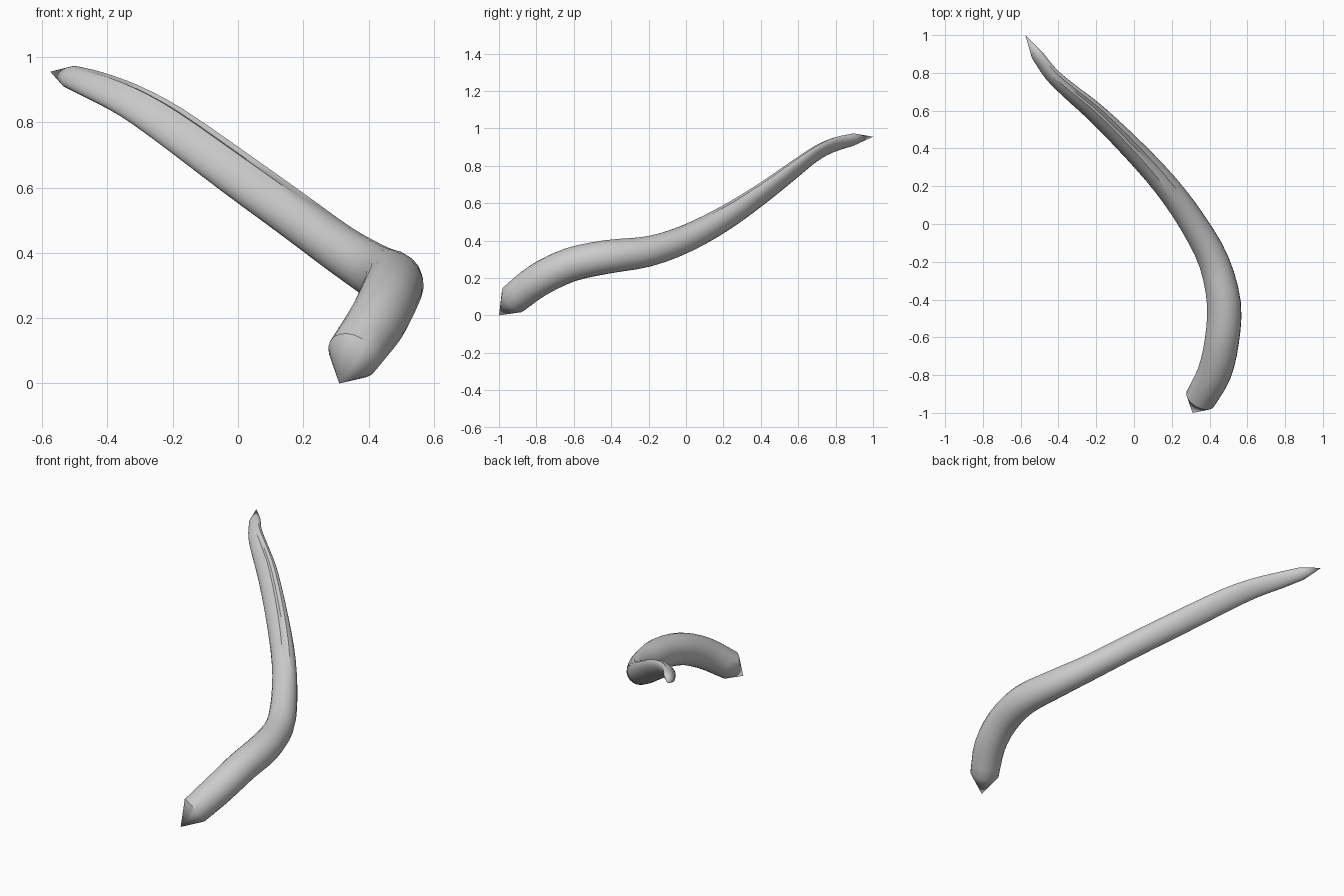
import bpy, bmesh, math
from mathutils import Vector

cube = bpy.data.objects.get("Cube")
if cube:
    bpy.data.objects.remove(cube)

SIDES = 20
STEPS = 3
FRONT_TIP = Vector((0.31, -1.0, 0.0))
BACK_TIP = Vector((-0.575, 1.0, 0.955))

# Stations along the stem: centre x, y, z, half height, half thickness, crease depth
STATIONS = [Vector(s) for s in (
    (0.352, -0.925, 0.085, 0.083, 0.083, 0),
    (0.425, -0.79, 0.188, 0.09, 0.09, 0),
    (0.465, -0.62, 0.27, 0.091, 0.091, 0),
    (0.476, -0.42, 0.313, 0.09, 0.09, 0),
    (0.423, -0.2, 0.342, 0.083, 0.08, 0),
    (0.315, 0.0, 0.41, 0.075, 0.072, 0),
    (0.172, 0.2, 0.515, 0.073, 0.062, 0.1),
    (-0.005, 0.395, 0.643, 0.072, 0.049, 0.15),
    (-0.205, 0.59, 0.788, 0.067, 0.038, 0.15),
    (-0.33, 0.695, 0.865, 0.058, 0.032, 0.15),
    (-0.435, 0.79, 0.912, 0.049, 0.029, 0.1),
    (-0.513, 0.895, 0.94, 0.038, 0.027, 0),
)]
TILT = math.radians(50)
CREASE = 2   # side of the ring that holds the crease along the top


def smooth_stations():
    """Catmull-Rom interpolation, so the stem bends evenly."""
    ends = [STATIONS[0] * 2 - STATIONS[1]] + STATIONS + [STATIONS[-1] * 2 - STATIONS[-2]]
    result = []
    for a, b, c, d in zip(ends, ends[1:], ends[2:], ends[3:]):
        for step in range(STEPS):
            t = step / STEPS
            result.append((b * 2 + (c - a) * t + (a * 2 - b * 5 + c * 4 - d) * t ** 2
                           + (b * 3 - a - c * 3 + d) * t ** 3) / 2)
    return result + [STATIONS[-1]]


def section(centre, tangent, tall, thick, crease):
    """Tilted oval ring across the stem, with one point drawn in for the crease."""
    side = tangent.cross(Vector((0, 0, 1))).normalized()
    up = side.cross(tangent).normalized()
    major = side * math.cos(TILT) + up * math.sin(TILT)
    minor = up * math.cos(TILT) - side * math.sin(TILT)
    points = []
    for i in range(SIDES):
        angle = math.tau * i / SIDES
        reach = 1 - crease if i == CREASE else 1
        points.append(centre + major * (math.cos(angle) * tall * reach)
                      + minor * (math.sin(angle) * thick * reach))
    return points


def stem():
    bm = bmesh.new()
    stations = smooth_stations()
    centres = [s.to_3d() for s in stations]
    rings = []
    for i, station in enumerate(stations):
        before = centres[max(i - 1, 0)]
        after = centres[min(i + 1, len(centres) - 1)]
        tangent = (after - before).normalized()
        ring = section(centres[i], tangent, *station[3:])
        rings.append([bm.verts.new(p) for p in ring])

    # Skin between rings
    for a, b in zip(rings, rings[1:]):
        for i in range(SIDES):
            j = (i + 1) % SIDES
            bm.faces.new((a[i], a[j], b[j], b[i]))

    # Pointed ends
    for tip, ring in ((FRONT_TIP, rings[0]), (BACK_TIP, rings[-1])):
        point = bm.verts.new(tip)
        for i in range(SIDES):
            bm.faces.new((point, ring[i], ring[(i + 1) % SIDES]))

    bmesh.ops.recalc_face_normals(bm, faces=bm.faces)
    mesh = bpy.data.meshes.new("curved_stem")
    bm.to_mesh(mesh)
    bm.free()
    obj = bpy.data.objects.new("curved_stem", mesh)
    bpy.context.collection.objects.link(obj)
    return obj


# Plain grey finish
grey = bpy.data.materials.new("plain_grey")
grey.use_nodes = True
colour = (0.6, 0.6, 0.6, 1)
grey.diffuse_color = colour
grey.node_tree.nodes["Principled BSDF"].inputs["Base Color"].default_value = colour

body = stem()
body.data.materials.append(grey)
bpy.ops.object.select_all(action="DESELECT")
body.select_set(True)
bpy.context.view_layer.objects.active = body
bpy.ops.object.shade_smooth_by_angle(angle=math.radians(35))
